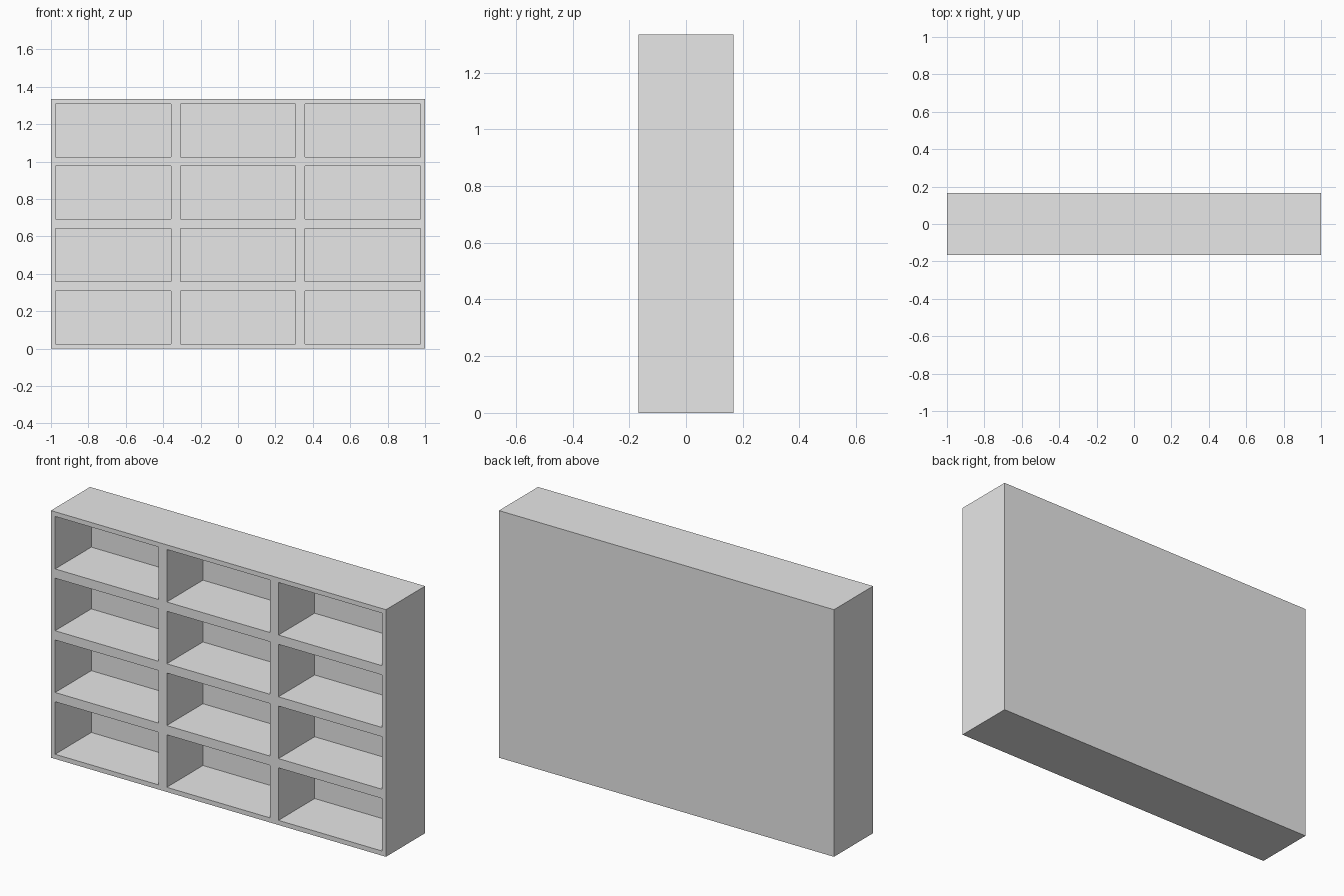
import bpy, bmesh, math
from mathutils import Matrix

cube = bpy.data.objects.get("Cube")
if cube:
    bpy.data.objects.remove(cube, do_unlink=True)

WIDTH, DEPTH, HEIGHT = 2.0, 1 / 3, 4 / 3
COLUMNS, ROWS = 3, 4
BOARD = 0.025            # border of each compartment and thickness of the back

# Single plain finish
grey = bpy.data.materials.new("light_grey")
grey.use_nodes = True
colour = (0.8, 0.8, 0.8, 1.0)
grey.diffuse_color = colour
bsdf = next(n for n in grey.node_tree.nodes if n.type == 'BSDF_PRINCIPLED')
bsdf.inputs["Base Color"].default_value = colour

bm = bmesh.new()

# Front face, divided into equal compartments and stood upright facing -y
placement = (Matrix.Translation((0, -DEPTH / 2, HEIGHT / 2))
             @ Matrix.Rotation(math.radians(90), 4, 'X')
             @ Matrix.Diagonal((WIDTH, HEIGHT, 1, 1)))
bmesh.ops.create_grid(bm, x_segments=COLUMNS, y_segments=ROWS, size=0.5,
                      matrix=placement)
cells = bm.faces[:]

# Outer sides and back panel
rim = [e for e in bm.edges if e.is_boundary]
sides = bmesh.ops.extrude_edge_only(bm, edges=rim)["geom"]
bmesh.ops.translate(bm, vec=(0, DEPTH, 0),
                    verts=[v for v in sides if isinstance(v, bmesh.types.BMVert)])
bmesh.ops.edgeloop_fill(bm, edges=[e for e in bm.edges if e.is_boundary])

# Recessed compartments
bmesh.ops.inset_individual(bm, faces=cells, thickness=BOARD, use_even_offset=True)
floors = bmesh.ops.extrude_discrete_faces(bm, faces=cells)["faces"]
bmesh.ops.translate(bm, vec=(0, DEPTH - BOARD, 0),
                    verts=list({v for f in floors for v in f.verts}))

bmesh.ops.recalc_face_normals(bm, faces=bm.faces[:])
mesh = bpy.data.meshes.new("shelf_unit")
bm.to_mesh(mesh)
bm.free()
mesh.materials.append(grey)
shelf = bpy.data.objects.new("shelf_unit", mesh)
bpy.context.collection.objects.link(shelf)
